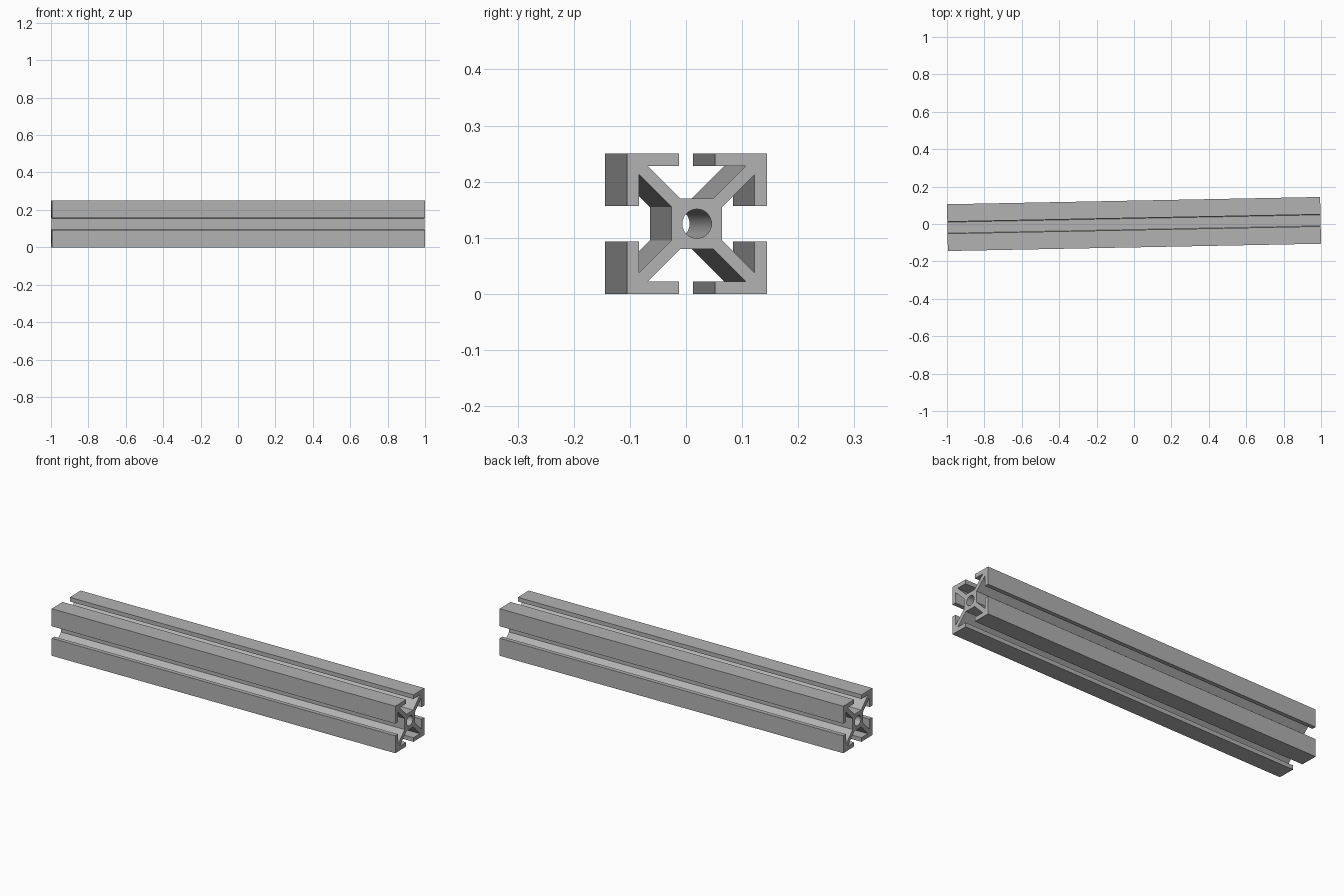
import bpy, bmesh, math
from mathutils import Matrix, Vector

cube = bpy.data.objects.get("Cube")
if cube:
    bpy.data.objects.remove(cube, do_unlink=True)

YAW = math.atan(0.0195)      # the bar lies slightly turned on the ground
HALF = 0.125                 # half width of the square section
LENGTH = (2 - 2 * HALF * math.sin(YAW)) / math.cos(YAW)

# Aluminium material
metal = bpy.data.materials.new("aluminium grey")
metal.use_nodes = True
GREY = (0.45, 0.45, 0.45, 1)
metal.diffuse_color = GREY
metal.node_tree.nodes["Principled BSDF"].inputs["Base Color"].default_value = GREY

# One side of the section: T-slot with lips, then the outer corner
half_slot = [(0.032, HALF), (0.032, 0.103), (0.0875, 0.103), (0.0295, 0.045)]
side = [(-y, z) for y, z in half_slot] + half_slot[::-1] + [(HALF, HALF)]
outline = []
for quarter in range(4):
    turn = Matrix.Rotation(-quarter * math.pi / 2, 2)
    outline += [turn @ Vector(p) for p in side]

# Round bore through the core
SEGMENTS = 32
bore = [Vector((math.cos(a), math.sin(a))) * 0.026
        for a in (i * math.tau / SEGMENTS for i in range(SEGMENTS))]

# Fill the section and extrude it along the bar
bm = bmesh.new()
edges = []
for loop in (outline, bore):
    verts = [bm.verts.new((-LENGTH / 2, p.x, p.y)) for p in loop]
    edges += [bm.edges.new((v, verts[i - 1])) for i, v in enumerate(verts)]
bmesh.ops.triangle_fill(bm, edges=edges, use_beauty=True)
bmesh.ops.dissolve_limit(bm, angle_limit=0.01, verts=[], edges=bm.edges[:])
result = bmesh.ops.extrude_face_region(bm, geom=bm.faces[:], use_keep_orig=True)
top = [g for g in result["geom"] if isinstance(g, bmesh.types.BMVert)]
bmesh.ops.translate(bm, verts=top, vec=(LENGTH, 0, 0))
bmesh.ops.recalc_face_normals(bm, faces=bm.faces[:])

mesh = bpy.data.meshes.new("slotted_bar")
bm.to_mesh(mesh)
bm.free()
mesh.materials.append(metal)
bar = bpy.data.objects.new("slotted_bar", mesh)
bpy.context.collection.objects.link(bar)
bar.location.z = HALF
bar.rotation_euler.z = YAW

# Smooth bore, sharp slot edges
bpy.ops.object.select_all(action="DESELECT")
bar.select_set(True)
bpy.context.view_layer.objects.active = bar
bpy.ops.object.shade_smooth_by_angle(angle=math.radians(30))
